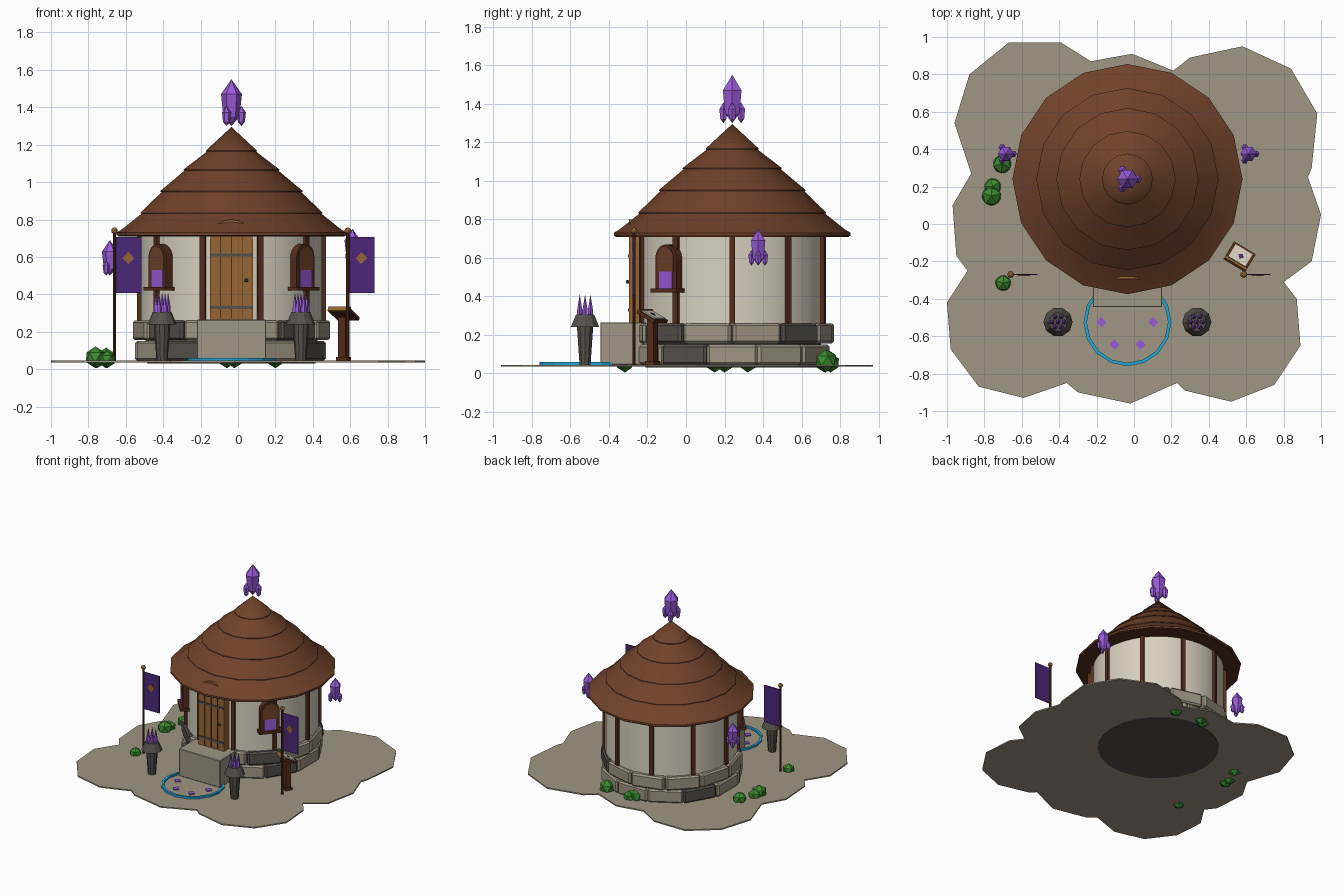
import bpy, bmesh, random
from math import sin, cos, pi, radians
from mathutils import Matrix, Vector

random.seed(4)
if "Cube" in bpy.data.objects:
    bpy.data.objects.remove(bpy.data.objects["Cube"])


def material(name, r, g, b):
    linear = [(c / 255) ** 2.2 for c in (r, g, b)] + [1]
    mat = bpy.data.materials.new(name)
    mat.use_nodes = True
    mat.diffuse_color = linear
    mat.node_tree.nodes["Principled BSDF"].inputs["Base Color"].default_value = linear
    return mat


plaster = material("cream plaster", 216, 208, 190)
sandstone = material("sandy stone", 158, 149, 130)
dark_stone = material("dark stone", 86, 82, 77)
thatch = material("roof brown", 111, 68, 46)
dark_wood = material("dark wood", 86, 49, 32)
oak = material("oak", 150, 102, 56)
violet = material("violet crystal", 152, 92, 216)
cloth = material("purple cloth", 76, 44, 120)
leaf = material("leaf green", 62, 138, 50)
cyan = material("cyan glow", 40, 168, 212)

CX, CY = -0.035, 0.24      # centre of the hut
GROUND = 0.045


def finish(name, bm, mat, matrix=None, smooth=False):
    bmesh.ops.recalc_face_normals(bm, faces=bm.faces)
    mesh = bpy.data.meshes.new(name)
    bm.to_mesh(mesh)
    bm.free()
    mesh.materials.append(mat)
    obj = bpy.data.objects.new(name, mesh)
    bpy.context.collection.objects.link(obj)
    if matrix:
        obj.matrix_world = matrix
    if smooth:
        bpy.ops.object.select_all(action="DESELECT")
        obj.select_set(True)
        bpy.context.view_layer.objects.active = obj
        bpy.ops.object.shade_smooth_by_angle(angle=radians(30))
    return obj


def place(x, y, z=0, turn=0):
    return Matrix.Translation((x, y, z)) @ Matrix.Rotation(turn, 4, "Z")


def around(angle, radius, z=0):
    """Frame on the hut's circle whose local -y points outward."""
    return place(CX + radius * cos(angle), CY + radius * sin(angle), z, angle + pi / 2)


def lathe(name, profile, sides, mat, matrix, smooth=False):
    bm = bmesh.new()
    verts = [bm.verts.new((r, 0, z)) for r, z in profile]
    edges = [bm.edges.new(pair) for pair in zip(verts, verts[1:])]
    bmesh.ops.spin(bm, geom=verts + edges, axis=(0, 0, 1), cent=(0, 0, 0),
                   angle=2 * pi, steps=sides)
    bmesh.ops.remove_doubles(bm, verts=bm.verts, dist=0.0005)
    return finish(name, bm, mat, matrix, smooth)


def box(name, size, mat, matrix, bevel=0):
    bm = bmesh.new()
    bmesh.ops.create_cube(bm, size=1, matrix=Matrix.Diagonal((*size, 1)))
    if bevel:
        bmesh.ops.bevel(bm, geom=bm.edges[:], offset=bevel, segments=1, affect="EDGES")
    return finish(name, bm, mat, matrix)


def slab(name, outline, thickness, mat, matrix):
    """Flat outline in local xy, extruded along local z."""
    bm = bmesh.new()
    face = bm.faces.new([bm.verts.new((x, y, 0)) for x, y in outline])
    top = bmesh.ops.extrude_face_region(bm, geom=[face])["geom"]
    bmesh.ops.translate(bm, vec=(0, 0, thickness),
                        verts=[v for v in top if isinstance(v, bmesh.types.BMVert)])
    return finish(name, bm, mat, matrix)


UPRIGHT = Matrix.Rotation(pi / 2, 4, "X")      # local z becomes local -y


def arch(name, width, height, depth, mat, matrix):
    r = width / 2
    curve = [(r * cos(i * pi / 10), height - r + r * sin(i * pi / 10)) for i in range(11)]
    slab(name, [(-r, 0), (r, 0)] + curve, depth, mat, matrix @ UPRIGHT)


def diamond(name, half, thickness, mat, matrix):
    slab(name, [(half, 0), (0, half), (-half, 0), (0, -half)], thickness, mat, matrix)


# Lobed patch of ground
outline = [(-.67, .97), (-.39, .97), (-.23, .87), (-.01, .91), (.21, .82), (.3, .89),
           (.58, .95), (.84, .83), (.98, .59), (.95, .3), (.93, .25), (1, .05),
           (.95, -.2), (.8, -.31), (.87, -.4), (.89, -.65), (.75, -.86), (.52, -.95),
           (.27, -.89), (.23, -.85), (-.02, -.96), (-.3, -.9), (-.36, -.85), (-.59, -.93),
           (-.83, -.87), (-.98, -.67), (-1, -.42), (-.89, -.25), (-.95, -.17), (-.97, .1),
           (-.87, .27), (-.96, .54), (-.88, .8)]
slab("ground", outline, 0.01, sandstone, place(0, 0, GROUND - 0.01))

# Foundation, two courses of stones, and the wall
hut = place(CX, CY)
lathe("foundation", [(0, .03), (.45, .03), (.47, .26), (0, .26)], 24, dark_stone, hut)
for row in range(2):
    for i in range(12):
        angle = (i + row / 2) * pi / 6
        stone = dark_stone if (i * 5 + row * 2) % 12 in (1, 4, 7) else sandstone
        reach = 0.46 + random.uniform(-.008, .008)
        box("foundation_stone", (.262 - row * .006, .1, .105), stone,
            around(angle, reach, GROUND + .053 + row * .11), 0.012)
lathe("wall", [(0, .25), (.487, .25), (.487, .722), (0, .722)], 40, plaster, hut, True)
for i in range(10):
    box("wall_post", (.03, .03, .46), dark_wood, around(i * pi / 5, .49, .49))

# Tiered roof
tiers = [(.487, .833), (.38, .95), (.257, 1.064), (.136, 1.166)]
profile = [(0, .712), (.6, .712), (.615, .715), (.615, .73), (.585, .748)]
for r, z in tiers:
    profile += [(r - .014, z + .004), (r, z - .002), (r, z + .003)]
lathe("roof", profile + [(0, 1.295)], 16, thatch, hut, True)
lathe("eave_underside", [(0, .708), (.605, .708), (.605, .713)], 16, dark_wood, hut)

# Door with plank seams, iron bands and a knob
arch("door", .23, .535, .065, oak, place(CX, -.23, .265))
for x in (-.058, 0, .058):
    box("door_seam", (.004, .004, .44), dark_wood, place(CX + x, -.295, .49))
for z in (.33, .61):
    box("door_band", (.23, .008, .016), dark_stone, place(CX, -.296, z))
box("door_knob", (.018, .018, .018), dark_stone, place(CX + .08, -.303, .475), .004)
box("door_step", (.37, .26, .22), sandstone, place(CX, -.315, .155), .004)

# Arched windows on both sides of the door
for angle in (radians(-41), radians(-139)):
    arch("window_frame", .145, .24, .06, dark_wood, around(angle, .465, .43))
    arch("window_hood", .11, .125, .006, thatch, around(angle, .524, .53))
    box("window_pane", (.09, .008, .105), violet, around(angle, .525, .493))
    box("window_sill", (.175, .075, .02), dark_wood, around(angle, .51, .43))

# Glowing ring with inlaid gems in front of the step
ring = [(.217, GROUND), (.235, GROUND), (.235, .06), (.217, .06), (.217, GROUND)]
lathe("glow_ring", ring, 16, cyan, place(CX, -.525))
for i in range(4):
    a = pi + i * pi / 3
    diamond("inlaid_gem", .028, .008, violet,
            place(CX + .139 * cos(a), -.525 + .139 * sin(a), GROUND))


# Crystal clusters: one on the roof, two floating beside it
def crystal(name, scale, matrix):
    shape = [(0, 0), (.043, .05), (.056, .17), (0, .25)]
    lathe(name, [(r * scale, z * scale) for r, z in shape], 6, violet, matrix)


for x, y, z, scale in ((CX, CY, 1.3, 1), (-.685, .375, .5, .76), (.612, .375, .56, .76)):
    crystal("large_crystal", scale, place(x, y, z))
    for i in range(3):
        a = i * 2 * pi / 3
        crystal("small_crystal", scale * .43,
                place(x + .053 * scale * cos(a), y + .053 * scale * sin(a), z))

# Stone pedestals filled with crystal spikes
for side in (-1, 1):
    spot = place(CX + side * .371, -.524)
    body = [(0, GROUND), (.03, GROUND), (.044, .24), (.078, .24), (.05, .305), (0, .305)]
    lathe("pedestal", body, 10, dark_stone, spot)
    for i in range(7):
        a, reach = i * pi / 3, .032 if i < 6 else 0
        lathe("crystal_spike", [(.014, .29), (.014, .33), (0, .41)], 5, violet,
              spot @ place(reach * cos(a), reach * sin(a)))

# Banners
for x in (-.66, .587):
    y = -.27
    lathe("banner_pole", [(0, GROUND), (.009, GROUND), (.009, .735), (0, .735)], 8,
          dark_wood, place(x, y))
    bm = bmesh.new()
    bmesh.ops.create_icosphere(bm, subdivisions=2, radius=.018)
    finish("pole_ball", bm, oak, place(x, y, .74))
    box("banner_cloth", (.135, .008, .3), cloth, place(x + .076, y, .556))
    diamond("banner_emblem", .032, .006, oak, place(x + .073, y - .003, .594) @ UPRIGHT)

# Reading stand with an open sheet
stand = place(.565, -.175, 0, radians(-31))
box("stand_post", (.045, .04, .24), dark_wood, stand @ place(0, 0, .16))
box("stand_foot", (.06, .055, .02), dark_wood, stand @ place(0, 0, .055))
board = stand @ Matrix.Translation((0, 0, .295)) @ Matrix.Rotation(radians(-27), 4, "X")
box("stand_board", (.135, .115, .018), dark_wood, board)
box("board_trim", (.135, .012, .026), oak, board @ place(0, -.052, .003))
box("sheet", (.105, .085, .006), plaster, board @ place(0, .002, .012))
diamond("sheet_mark", .016, .003, cloth, board @ place(.005, 0, .014))

# Bushes made of faceted clumps
bushes = [(-.7, -.316, .047), (-.762, .15, .058), (-.755, .2, .05), (-.705, .32, .055),
          (-.06, .72, .064), (-.02, .75, .05), (.2, .725, .06)]
for x, y, r in bushes:
    bm = bmesh.new()
    bmesh.ops.create_icosphere(bm, subdivisions=1, radius=r)
    finish("bush", bm, leaf, place(x, y, r + .005, random.uniform(0, pi)))
